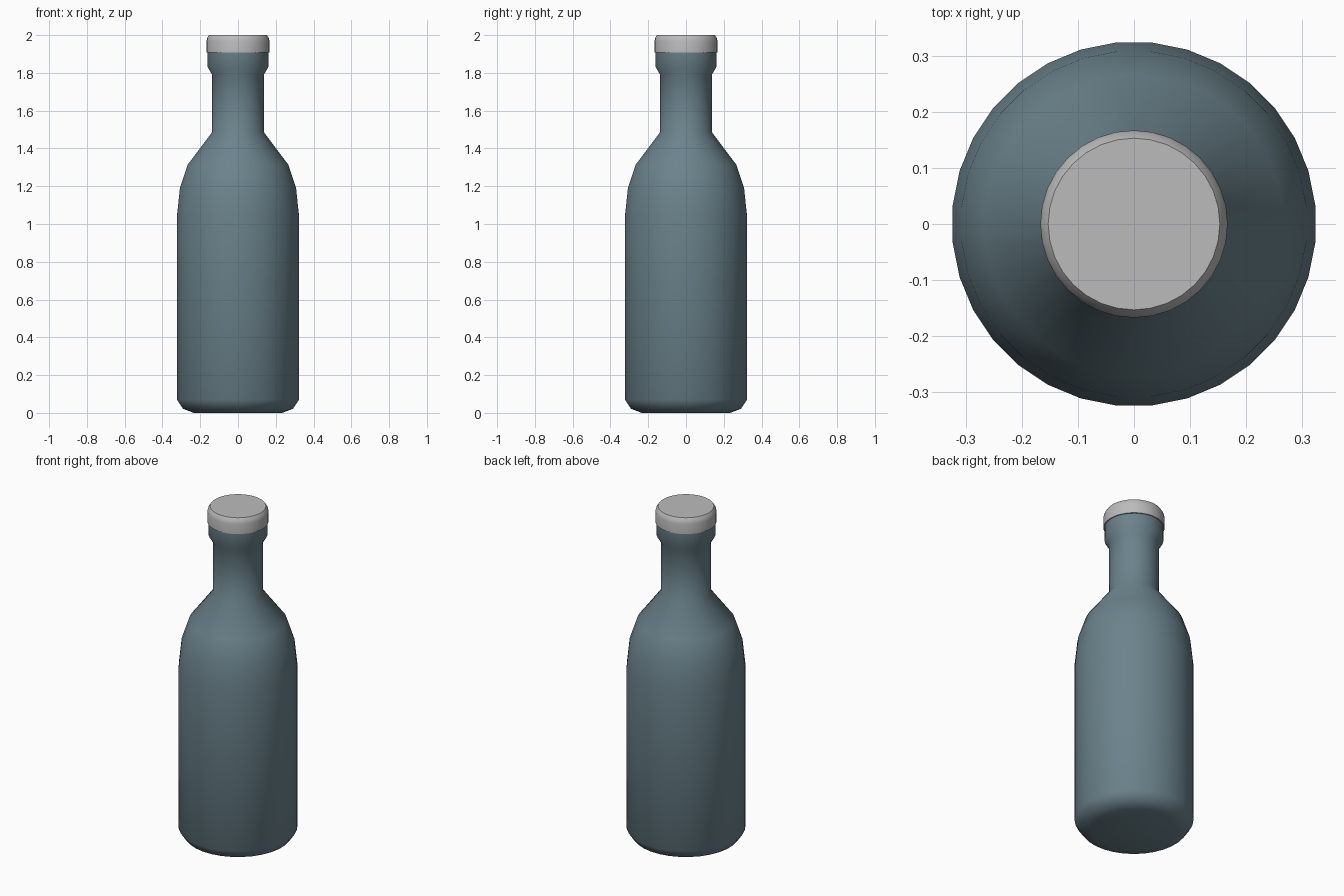
import bpy, bmesh, math
from mathutils import Matrix

cube = bpy.data.objects.get("Cube")
if cube:
    bpy.data.objects.remove(cube, do_unlink=True)


def make_material(name, colour):
    mat = bpy.data.materials.new(name)
    mat.use_nodes = True
    mat.diffuse_color = colour
    mat.node_tree.nodes["Principled BSDF"].inputs["Base Color"].default_value = colour
    return mat


def lathe(name, profile, sides, turn, material, sharp_angle):
    """Revolve a (radius, height) profile round z; both ends become flat discs."""
    bm = bmesh.new()
    rings = []
    for r, z in profile:
        ring = bmesh.ops.create_circle(
            bm, segments=sides, radius=r,
            matrix=Matrix.Translation((0, 0, z)) @ Matrix.Rotation(turn, 4, "Z"))
        rings.append(ring["verts"])
    for low, high in zip(rings, rings[1:]):
        for i in range(sides):
            j = (i + 1) % sides
            bm.faces.new((low[i], low[j], high[j], high[i]))
    bm.faces.new(rings[0])
    bm.faces.new(rings[-1])
    bmesh.ops.recalc_face_normals(bm, faces=bm.faces)
    mesh = bpy.data.meshes.new(name)
    bm.to_mesh(mesh)
    bm.free()
    mesh.materials.append(material)
    obj = bpy.data.objects.new(name, mesh)
    bpy.context.collection.objects.link(obj)
    bpy.ops.object.select_all(action="DESELECT")
    bpy.context.view_layer.objects.active = obj
    obj.select_set(True)
    bpy.ops.object.shade_smooth_by_angle(angle=math.radians(sharp_angle))
    return obj


glass = make_material("blue_grey_glass", (0.147, 0.225, 0.26, 1))
metal = make_material("light_grey_cap", (0.5, 0.5, 0.5, 1))
SIDES = 32

# Bottle: rounded base, straight body, sloped shoulder, neck and lip
lathe("bottle_body", [
    (0.235, 0.0), (0.293, 0.022), (0.325, 0.07), (0.325, 1.04),
    (0.309, 1.19), (0.267, 1.315), (0.137, 1.487), (0.137, 1.79),
    (0.161, 1.83), (0.161, 1.915),
], SIDES, math.pi / SIDES, glass, 60)

# Cap: short cylinder with a bevelled top rim
lathe("bottle_cap", [
    (0.167, 1.908), (0.167, 1.968), (0.163, 1.985), (0.153, 2.0),
], SIDES, 0, metal, 40)
